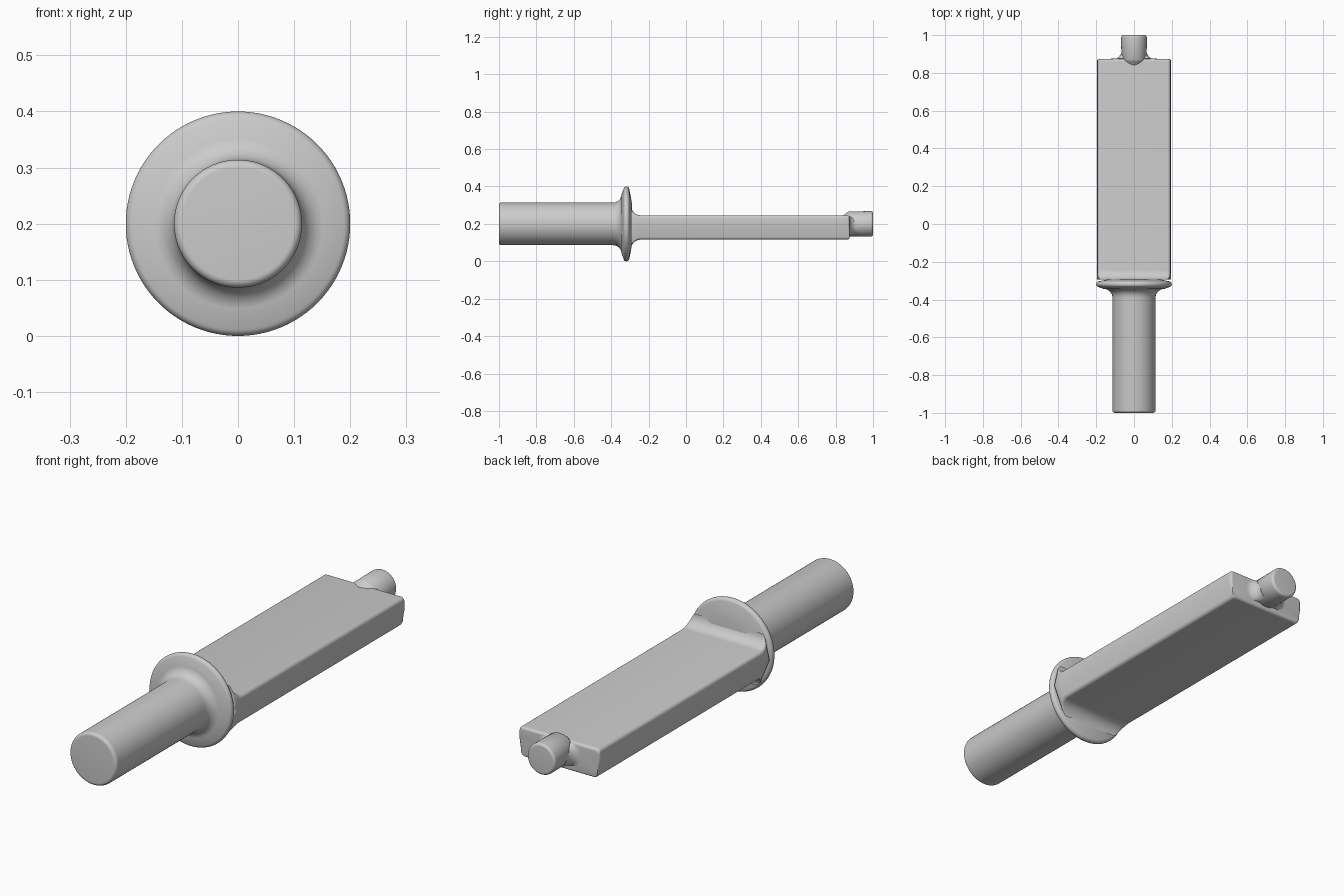
import bpy
import bmesh
from math import sin, cos, pi, sqrt

if "Cube" in bpy.data.objects:
    bpy.data.objects.remove(bpy.data.objects["Cube"])

AXIS_Z = 0.2
SEGS = 96


def loft(name, rings):
    """Skin a list of equal-length point rings and cap both ends."""
    bm = bmesh.new()
    loops = [[bm.verts.new(p) for p in ring] for ring in rings]
    n = len(loops[0])
    for a, b in zip(loops, loops[1:]):
        for i in range(n):
            j = (i + 1) % n
            bm.faces.new((a[i], a[j], b[j], b[i]))
    bm.faces.new(loops[0][::-1])
    bm.faces.new(loops[-1])
    bmesh.ops.recalc_face_normals(bm, faces=bm.faces[:])
    mesh = bpy.data.meshes.new(name)
    bm.to_mesh(mesh)
    bm.free()
    ob = bpy.data.objects.new(name, mesh)
    bpy.context.collection.objects.link(ob)
    bpy.ops.object.select_all(action='DESELECT')
    ob.select_set(True)
    bpy.context.view_layer.objects.active = ob
    bpy.ops.object.shade_smooth_by_angle(angle=0.6)
    return ob


def arc(cy, cr, rad, a0, a1, n=8):
    """Arc points (y, r) between two angles in degrees."""
    out = []
    for i in range(n + 1):
        a = (a0 + (a1 - a0) * i / n) * pi / 180
        out.append((cy + rad * cos(a), cr + rad * sin(a)))
    return out


def turned(name, profile):
    """Revolve (y, radius) points around the long axis."""
    ts = [2 * pi * i / SEGS for i in range(SEGS)]
    return loft(name, [[(r * cos(t), y, AXIS_Z + r * sin(t)) for t in ts]
                       for y, r in profile])


# Round handle with filleted flange
turned("handle_and_flange",
       arc(-0.986, 0.100, 0.014, 180, 90)
       + arc(-0.390, 0.160, 0.046, 270, 360)
       + arc(-0.3185, 0.1845, 0.0155, 170, 10, 12)
       + [(-0.296, 0.150), (-0.290, 0.115)])

# End pin, its root breaking out of the blade top
turned("end_pin", [(0.835, 0.040), (0.862, 0.062), (0.870, 0.067)]
       + arc(0.988, 0.056, 0.012, 90, 0))


def section(y, w, zb, zt, r):
    """Rounded blade section whose sides stay inside the flange circle."""
    def clip(z):
        return min(w, sqrt(0.199 ** 2 - (z - AXIS_Z) ** 2))
    half = []
    for z, s, a0 in ((zt - r, 1, 90), (zb + r, -1, 0)):
        cx = clip(z + s * r) - r
        half += [(cx + dx, z + dz)
                 for dx, dz in arc(0, 0, r, a0, a0 - 90, 6)]
        if s == 1:
            half.append((w, 0.19))
    return ([(x, y, z) for x, z in half]
            + [(-x, y, z) for x, z in reversed(half)])


# Flat blade: flare at the flange, rounded shoulders, fillet into the pin
TOP, BOTTOM, WIDTH = 0.246, 0.116, 0.197
stations = []
for y, d in arc(-0.242, 0.052, 0.052, 180, 270):
    stations.append((y, WIDTH, BOTTOM - d, TOP + d, 0.016))
for dy, d in arc(0, 0, 0.015, 90, 0, 6):
    e = 0.015 - d
    stations.append((0.860 + 0.95 * dy, WIDTH - e, BOTTOM + e * 0.7,
                     TOP - e * 0.7, 0.016))
for y, w in arc(0.917, 0.108, 0.042, 180, 270):
    stations.append((y, w, 0.142, 0.240, 0.044))
loft("flat_blade", [section(*s) for s in stations])
